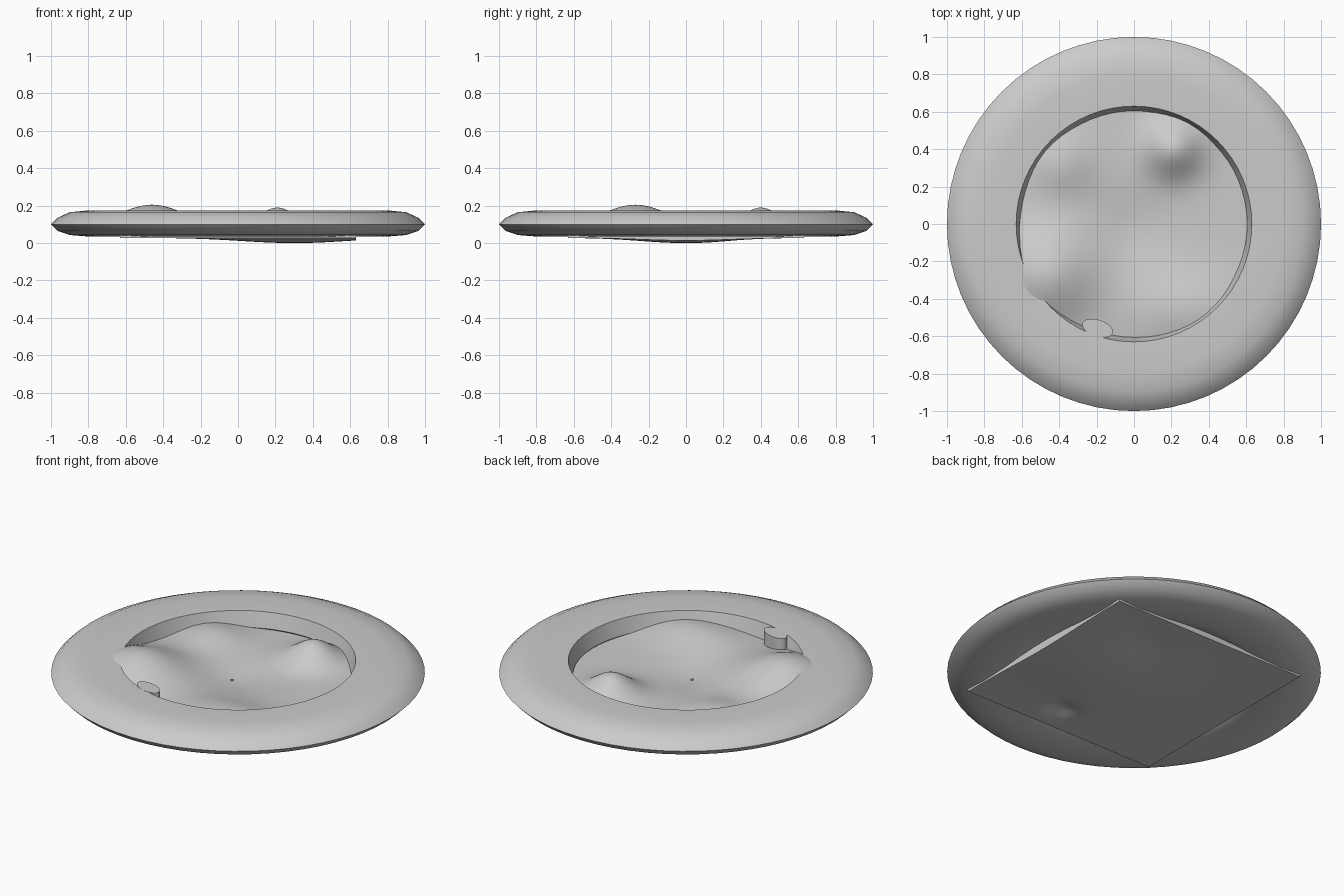
import bpy, bmesh, math

if "Cube" in bpy.data.objects:
    bpy.data.objects.remove(bpy.data.objects["Cube"])

grey = bpy.data.materials.new("plain grey")
grey.diffuse_color = (0.6, 0.6, 0.6, 1)
grey.use_nodes = True
grey.node_tree.nodes["Principled BSDF"].inputs["Base Color"].default_value = grey.diffuse_color


def finish(bm, name, angle):
    bmesh.ops.recalc_face_normals(bm, faces=bm.faces)
    me = bpy.data.meshes.new(name)
    bm.to_mesh(me)
    bm.free()
    ob = bpy.data.objects.new(name, me)
    bpy.context.collection.objects.link(ob)
    me.materials.append(grey)
    bpy.ops.object.select_all(action='DESELECT')
    ob.select_set(True)
    bpy.context.view_layer.objects.active = ob
    bpy.ops.object.shade_smooth_by_angle(angle=math.radians(angle))
    return ob


# rounded flat rim: closed profile revolved around z
profile = [(0.605, 0.085), (0.63, 0.172), (0.80, 0.175), (0.90, 0.165), (0.965, 0.135),
           (1.0, 0.10), (0.965, 0.065), (0.90, 0.043), (0.80, 0.035), (0.70, 0.043),
           (0.63, 0.06)]
SEG = 64
bm = bmesh.new()
loops = []
for i in range(SEG):
    a = 2 * math.pi * i / SEG
    loops.append([bm.verts.new((r * math.cos(a), r * math.sin(a), z)) for r, z in profile])
n = len(profile)
for i in range(SEG):
    p, q = loops[i], loops[(i + 1) % SEG]
    for j in range(n):
        k = (j + 1) % n
        bm.faces.new((p[j], q[j], q[k], p[k]))
finish(bm, "rim", 40)

# bumps: x, y, height, width in x, width in y
hills = [(-0.46, -0.27, 0.130, 0.185, 0.185), (0.21, 0.40, 0.115, 0.105, 0.105),
         (-0.40, 0.32, 0.055, 0.13, 0.13), (0.28, -0.46, 0.055, 0.22, 0.14),
         (0.0, -0.02, -0.026, 0.14, 0.14)]
hollows = [(0.30, 0.0, -0.028, 0.28, 0.24), (0.12, -0.46, 0.03, 0.06, 0.06),
           (0.21, 0.40, 0.012, 0.10, 0.10)]
HALF = 0.63


def bumps(table, x, y):
    return sum(h * math.exp(-((x - hx) / sx) ** 2 / 2 - ((y - hy) / sy) ** 2 / 2)
               for hx, hy, h, sx, sy in table)


def top(x, y):
    # sink the border slightly so that it stays inside the rim
    t = min(1.0, max(0.0, (HALF - max(abs(x), abs(y))) / 0.02))
    return 0.075 + bumps(hills, x, y) * (0.6 + 0.4 * t)


def bottom(x, y):
    return max(0.0, 0.028 + bumps(hollows, x, y))


# square terrain block: sculpted top, nearly flat underside
bm = bmesh.new()
N = 84
grids = []
for func in (top, bottom):
    g = []
    for i in range(N + 1):
        x = -HALF + 2 * HALF * i / N
        g.append([bm.verts.new((x, y, func(x, y)))
                  for y in (-HALF + 2 * HALF * j / N for j in range(N + 1))])
    for i in range(N):
        for j in range(N):
            bm.faces.new((g[i][j], g[i + 1][j], g[i + 1][j + 1], g[i][j + 1]))
    grids.append(g)
t, b = grids
border = ([(i, 0) for i in range(N)] + [(N, j) for j in range(N)]
          + [(i, N) for i in range(N, 0, -1)] + [(0, j) for j in range(N, 0, -1)])
for (i, j), (k, l) in zip(border, border[1:] + border[:1]):
    bm.faces.new((b[i][j], b[k][l], t[k][l], t[i][j]))
finish(bm, "terrain", 50)


def stub(name, x, y, z0, z1, rx, ry, turn, seg):
    bm = bmesh.new()
    bmesh.ops.create_cone(bm, cap_ends=True, segments=seg, radius1=1, radius2=1, depth=z1 - z0)
    c, s = math.cos(turn), math.sin(turn)
    for v in bm.verts:
        u, w = v.co.x * rx, v.co.y * ry
        v.co = (x + u * c - w * s, y + u * s + w * c, v.co.z + (z0 + z1) / 2)
    return finish(bm, name, 40)


# flat-topped stub against the rim, and a tiny marker in the middle
stub("stub", -0.195, -0.557, 0.06, 0.173, 0.085, 0.045, math.radians(-18), 32)
stub("marker", -0.025, -0.02, 0.04, top(-0.025, -0.02) + 0.006, 0.007, 0.007, 0, 8)
